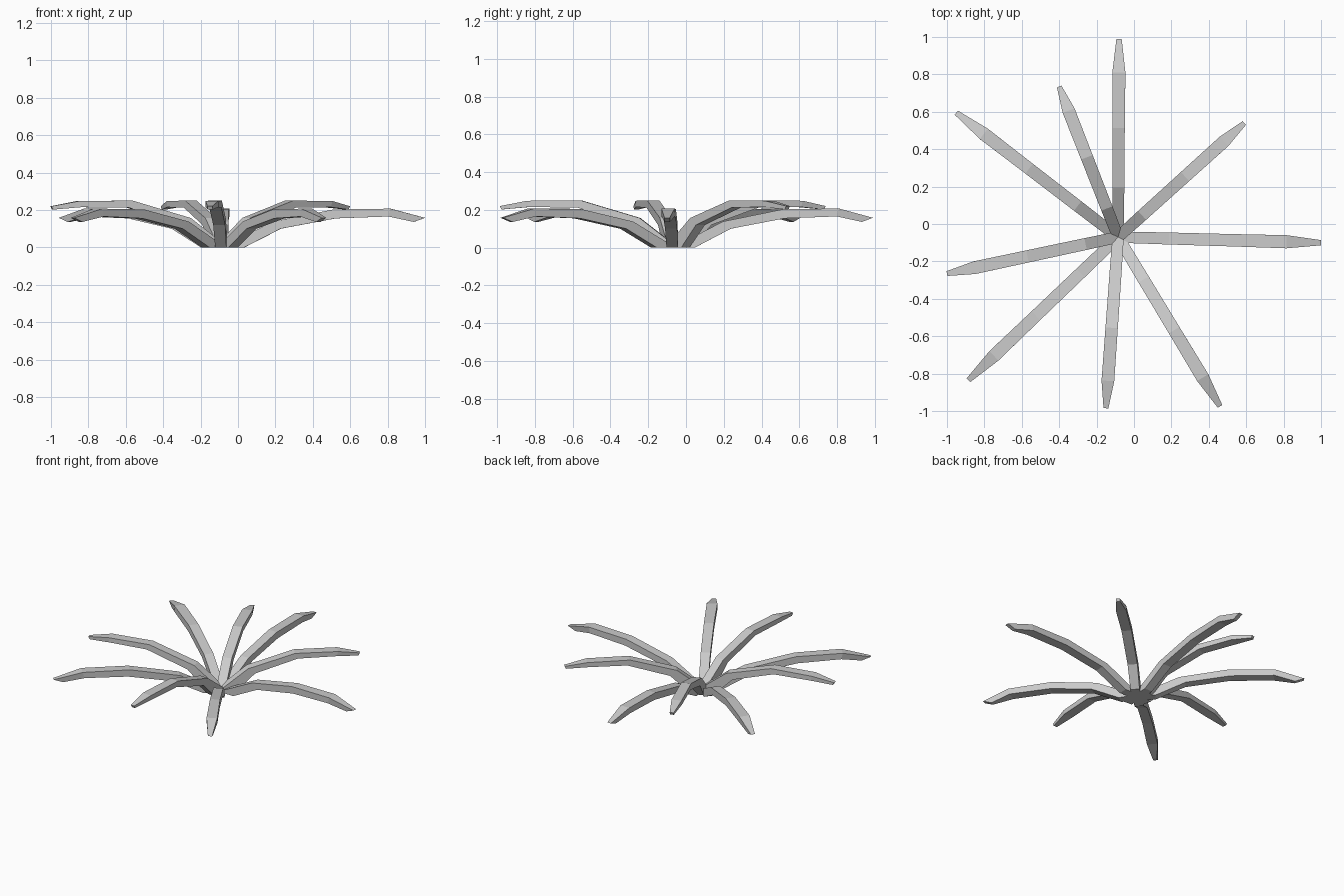
import bpy, bmesh, math

if "Cube" in bpy.data.objects:
    bpy.data.objects.remove(bpy.data.objects["Cube"])

HUB = (-0.085, -0.07)

# Side profiles: (distance top, z top, distance bottom, z bottom, half width), distance as fraction of length
LOW = [(0.00, 0.00, 0.110, 0.00, 0.030),
       (0.25, 0.138, 0.290, 0.10, 0.032),
       (0.55, 0.203, 0.560, 0.155, 0.033),
       (0.83, 0.207, 0.820, 0.165, 0.035),
       (1.00, 0.158, 0.945, 0.136, 0.014)]
HIGH = [(-0.03, 0.00, 0.110, 0.00, 0.030),
        (0.19, 0.157, 0.240, 0.12, 0.032),
        (0.53, 0.250, 0.550, 0.212, 0.033),
        (0.84, 0.248, 0.830, 0.215, 0.034),
        (1.00, 0.220, 0.990, 0.202, 0.013)]

# Tip position of each leaf and its profile
LEAVES = [((-0.08, 0.99), LOW), ((-0.40, 0.735), HIGH), ((-0.95, 0.595), LOW),
          ((-1.0, -0.265), HIGH), ((-0.885, -0.835), LOW), ((-0.15, -0.985), HIGH),
          ((0.46, -0.975), LOW), ((1.0, -0.10), LOW), ((0.59, 0.54), HIGH)]


def make_leaf(name, tip, profile):
    dx, dy = tip[0] - HUB[0], tip[1] - HUB[1]
    length = math.hypot(dx, dy)
    bm = bmesh.new()
    rings = []
    for top, zt, bot, zb, w in profile:
        corners = [(top, -w, zt), (top, w, zt), (bot, w, zb), (bot, -w, zb)]
        rings.append([bm.verts.new((r * length, s, z)) for r, s, z in corners])
    for a, b in zip(rings, rings[1:]):
        for i in range(4):
            j = (i + 1) % 4
            bm.faces.new((a[i], a[j], b[j], b[i]))
    bm.faces.new(rings[0])
    bm.faces.new(rings[-1])
    bmesh.ops.recalc_face_normals(bm, faces=bm.faces)
    mesh = bpy.data.meshes.new(name)
    bm.to_mesh(mesh)
    bm.free()
    obj = bpy.data.objects.new(name, mesh)
    obj.location = (HUB[0], HUB[1], 0)
    obj.rotation_euler.z = math.atan2(dy, dx)
    bpy.context.collection.objects.link(obj)


# Ring of arching leaves
for n, (tip, profile) in enumerate(LEAVES, 1):
    make_leaf(f"leaf_{n}", tip, profile)
